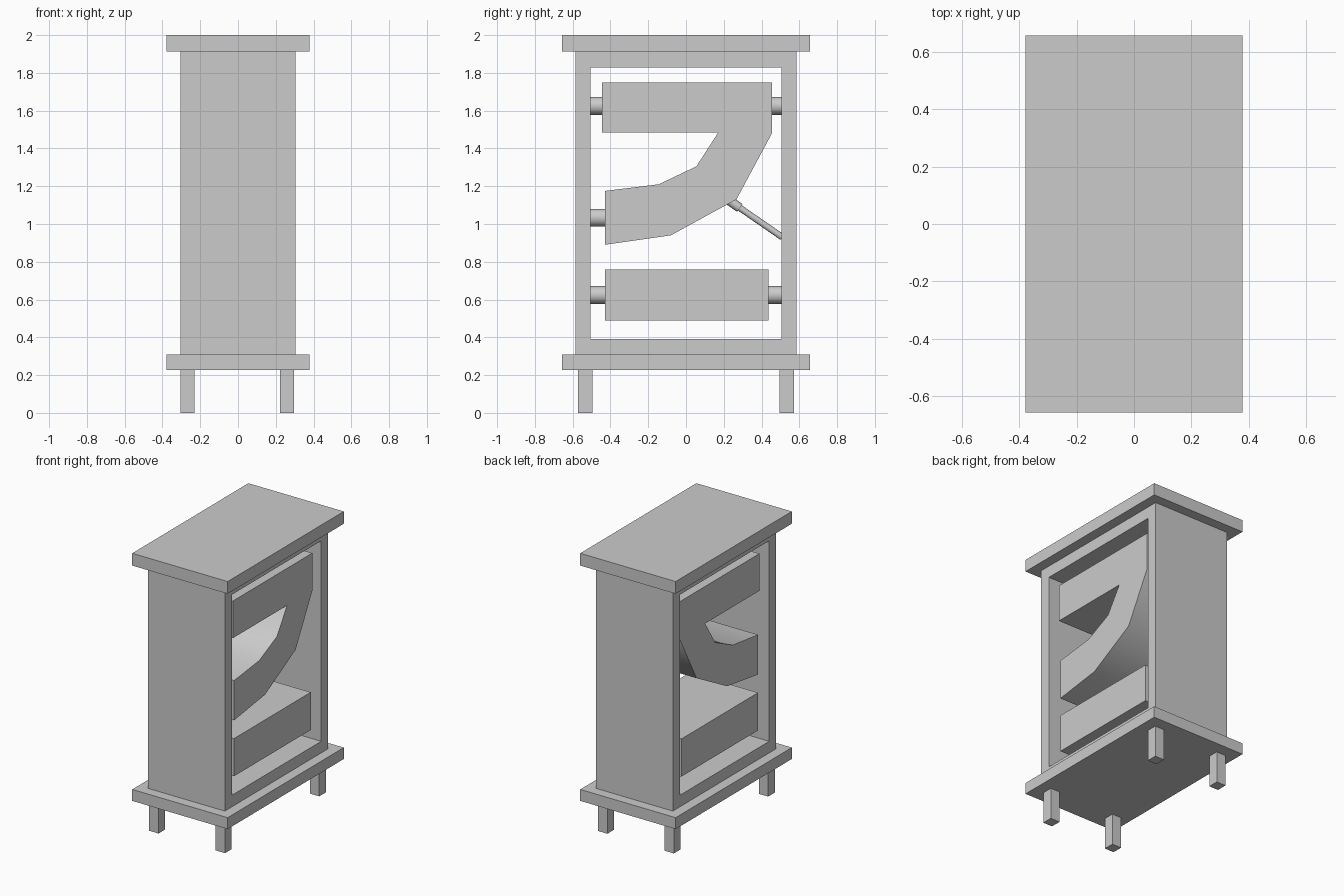
import bpy, bmesh
from mathutils import Vector

if "Cube" in bpy.data.objects:
    bpy.data.objects.remove(bpy.data.objects["Cube"])


def make_object(name, bm):
    bmesh.ops.recalc_face_normals(bm, faces=bm.faces[:])
    mesh = bpy.data.meshes.new(name)
    bm.to_mesh(mesh)
    bm.free()
    obj = bpy.data.objects.new(name, mesh)
    bpy.context.collection.objects.link(obj)
    return obj


def smooth(obj, angle=0.65):
    bpy.ops.object.select_all(action='DESELECT')
    bpy.context.view_layer.objects.active = obj
    obj.select_set(True)
    bpy.ops.object.shade_smooth_by_angle(angle=angle)


def box(name, lo, hi):
    lo, hi = Vector(lo), Vector(hi)
    bm = bmesh.new()
    bmesh.ops.create_cube(bm, size=1)
    bmesh.ops.scale(bm, vec=hi - lo, verts=bm.verts)
    bmesh.ops.translate(bm, vec=(lo + hi) / 2, verts=bm.verts)
    return make_object(name, bm)


def rod(name, a, b, radius, sides):
    a, b = Vector(a), Vector(b)
    bm = bmesh.new()
    bmesh.ops.create_cone(bm, cap_ends=True, segments=sides, radius1=radius,
                          radius2=radius, depth=(b - a).length)
    bm.transform((b - a).to_track_quat('Z', 'Y').to_matrix().to_4x4())
    bmesh.ops.translate(bm, vec=(a + b) / 2, verts=bm.verts)
    obj = make_object(name, bm)
    smooth(obj)
    return obj


def extrude_x(name, profile, half):
    bm = bmesh.new()
    face = bm.faces.new([bm.verts.new((-half, y, z)) for y, z in profile])
    ext = bmesh.ops.extrude_face_region(bm, geom=[face], use_keep_orig=True)
    verts = [v for v in ext['geom'] if isinstance(v, bmesh.types.BMVert)]
    bmesh.ops.translate(bm, vec=(2 * half, 0, 0), verts=verts)
    return make_object(name, bm)


def rect(y, z0, z1):
    return [(-y, z0), (y, z0), (y, z1), (-y, z1)]


# Top and bottom slabs
box("top_slab", (-0.378, -0.657, 1.912), (0.378, 0.657, 2.0))
box("base_slab", (-0.378, -0.657, 0.227), (0.378, 0.657, 0.309))

# Open frame: ring of quads between outer and inner outline
bm = bmesh.new()
loops = [[bm.verts.new((x, y, z)) for y, z in r]
         for r, x in ((rect(0.585, 0.309, 1.912), -0.305),
                      (rect(0.585, 0.309, 1.912), 0.305),
                      (rect(0.506, 0.392, 1.828), 0.305),
                      (rect(0.506, 0.392, 1.828), -0.305))]
for i in range(4):
    a, b = loops[i], loops[(i + 1) % 4]
    for j in range(4):
        k = (j + 1) % 4
        bm.faces.new((a[j], a[k], b[k], b[j]))
make_object("cabinet_frame", bm)

# Legs
for side, x in (("left", -0.267), ("right", 0.26)):
    for end, y in (("front", -0.533), ("back", 0.533)):
        box(f"{end}_{side}_leg", (x - 0.037, y - 0.038, 0),
            (x + 0.037, y + 0.038, 0.227))

# Folded upper compartment with the curved chute
chute = extrude_x("curved_chute", [
    (-0.445, 1.75), (0.455, 1.75), (0.455, 1.48), (0.267, 1.13),
    (-0.08, 0.94), (-0.43, 0.89), (-0.43, 1.175), (-0.145, 1.21),
    (0.055, 1.305), (0.17, 1.484), (-0.445, 1.484)], 0.27)
smooth(chute)

# Lower block
box("lower_block", (-0.27, -0.43, 0.49), (0.27, 0.438, 0.76))

# Pegs joining the inner parts to the frame
for name, y0, y1, z in (("upper_front_peg", -0.506, -0.44, 1.625),
                        ("upper_back_peg", 0.45, 0.506, 1.625),
                        ("middle_front_peg", -0.506, -0.425, 1.033),
                        ("lower_front_peg", -0.506, -0.425, 0.624),
                        ("lower_back_peg", 0.433, 0.506, 0.624)):
    rod(name, (0, y0, z), (0, y1, z), 0.047, 32)

# Slanted support rod with its collar
rod("support_rod", (0, 0.22, 1.13), (0, 0.51, 0.93), 0.017, 12)
rod("support_collar", (0, 0.215, 1.134), (0, 0.285, 1.085), 0.025, 12)
